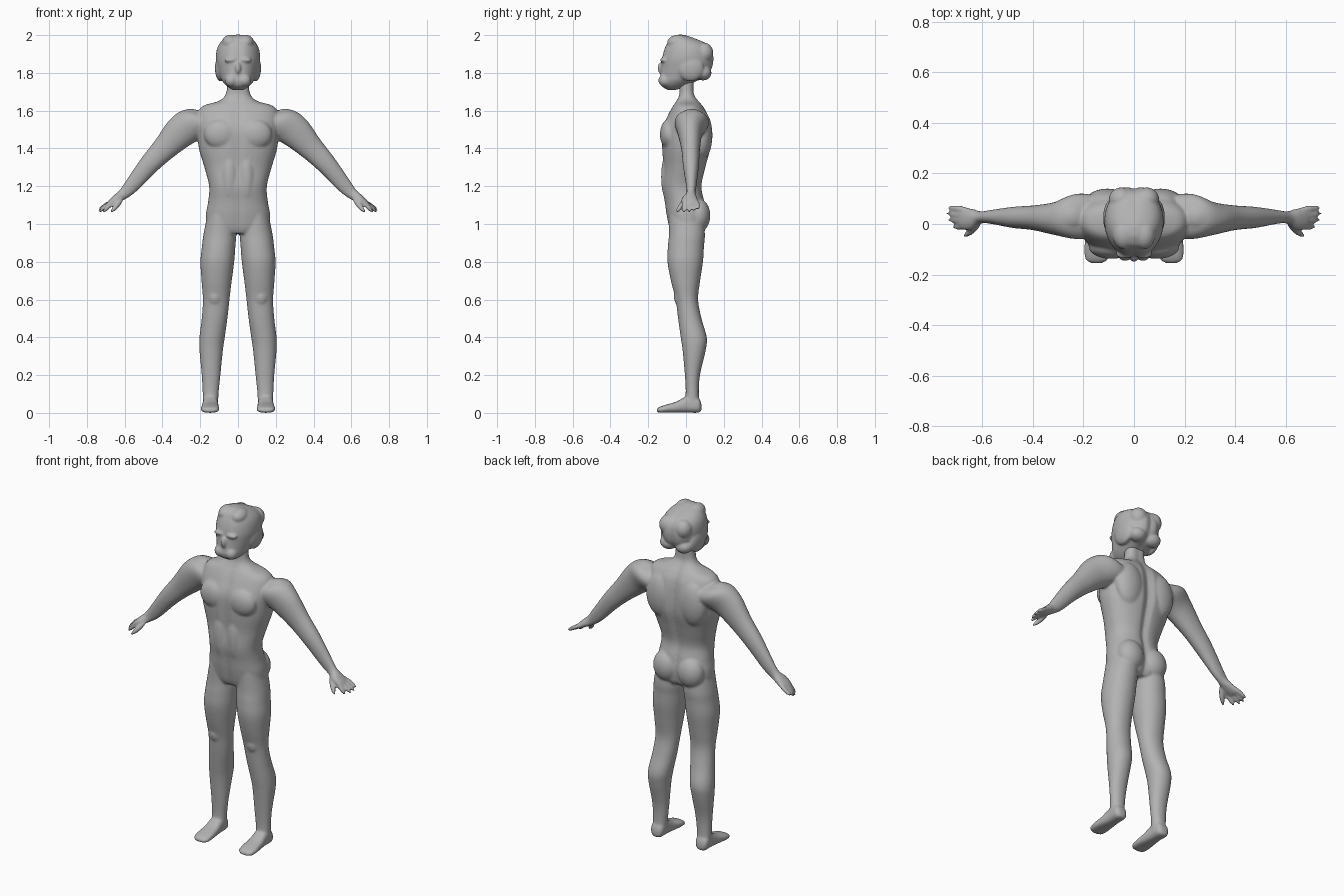
import bpy, bmesh, math
from mathutils import Vector, Matrix

grey = bpy.data.materials.new("clay grey")
grey.diffuse_color = (0.45, 0.45, 0.45, 1)
N, STEPS = 40, 5


def smooth_rows(rows):
    """Catmull-Rom interpolation between cross-section rows."""
    out = []
    for i in range(len(rows) - 1):
        a, b, c, d = (rows[max(0, min(len(rows) - 1, i + k))] for k in (-1, 0, 1, 2))
        for s in range(STEPS):
            t = s / STEPS
            out.append([0.5 * (2 * q + (r - p) * t + (2 * p - 5 * q + 4 * r - w) * t * t
                               + (3 * q - p - 3 * r + w) * t ** 3)
                        for p, q, r, w in zip(a, b, c, d)])
    return out + [list(rows[-1])]


def z_row(z, x0, x1, y0, y1):
    return (Vector(((x0 + x1) / 2, (y0 + y1) / 2, z)),
            Vector(((x1 - x0) / 2, 0, 0)), Vector((0, (y1 - y0) / 2, 0)))


def y_row(y, x0, x1, z0, z1):
    return (Vector(((x0 + x1) / 2, y, (z0 + z1) / 2)),
            Vector(((x1 - x0) / 2, 0, 0)), Vector((0, 0, (z1 - z0) / 2)))


def arm_row(x, z, r, y0, y1):
    return (Vector((x, (y0 + y1) / 2, z)),
            Vector((0.69, 0, 0.72)) * r, Vector((0, (y1 - y0) / 2, 0)))


def loft(bm, rows, to_ring, power=2.0, side=1, front_groove=0.0, back_groove=0.0):
    def p(v):
        return math.copysign(abs(v) ** (2 / power), v)
    rings = []
    for row in smooth_rows(rows):
        c, u, v = to_ring(*row)
        ring = []
        for i in range(N):
            a = 2 * math.pi * i / N
            cu, sv = p(math.cos(a)), p(math.sin(a))
            g = back_groove if sv > 0 else front_groove
            sv *= 1 - g * math.exp(-(cu * u.length / 0.022) ** 2)
            co = c + u * cu + v * sv
            ring.append(bm.verts.new((co.x * side, co.y, co.z)))
        rings.append(ring)
    for a, b in zip(rings, rings[1:]):
        for i in range(N):
            j = (i + 1) % N
            bm.faces.new((a[i], a[j], b[j], b[i]))
    bm.faces.new(rings[0])
    bm.faces.new(rings[-1])


def blob(bm, centre, radii, side=1):
    m = Matrix.Translation((centre[0] * side, centre[1], centre[2])) @ Matrix.Diagonal((*radii, 1))
    bmesh.ops.create_uvsphere(bm, u_segments=24, v_segments=16, radius=1, matrix=m)


def finger(bm, a, b, r, side):
    a, b = (Vector((p[0] * side, p[1], p[2])) for p in (a, b))
    rot = (b - a).to_track_quat('Z', 'Y').to_matrix().to_4x4()
    m = Matrix.Translation((a + b) / 2) @ rot @ Matrix.Diagonal((r, r, (b - a).length / 2, 1))
    bmesh.ops.create_uvsphere(bm, u_segments=16, v_segments=16, radius=1, matrix=m)


def finish(bm, name, voxel, iterations):
    """Fuse the overlapping forms into one smooth skin."""
    bmesh.ops.recalc_face_normals(bm, faces=bm.faces)
    me = bpy.data.meshes.new(name)
    bm.to_mesh(me)
    bm.free()
    me.materials.append(grey)
    ob = bpy.data.objects.new(name, me)
    bpy.context.collection.objects.link(ob)
    r = ob.modifiers.new("fuse", 'REMESH')
    r.mode, r.voxel_size, r.use_smooth_shade = 'VOXEL', voxel, True
    s = ob.modifiers.new("soften", 'SMOOTH')
    s.factor, s.iterations = 0.5, iterations


body = bmesh.new()
# torso and neck: z, half width, front y, back y
torso = [(0.95, .13, -.075, .08), (0.98, .165, -.09, .10), (1.05, .17, -.105, .11),
         (1.12, .158, -.115, .10), (1.20, .153, -.128, .085), (1.30, .178, -.122, .105),
         (1.40, .207, -.128, .13), (1.50, .215, -.128, .13), (1.58, .215, -.095, .115),
         (1.625, .185, -.07, .09), (1.652, .10, -.052, .068), (1.69, .064, -.037, .045),
         (1.76, .056, -.04, .045)]
loft(body, [(z, -w, w, f, b) for z, w, f, b in torso], z_row, 2.3,
     front_groove=0.06, back_groove=0.14)

for s in (1, -1):
    # leg: z, inner x, outer x, front y, back y
    loft(body, [(1.08, .02, .155, -.09, .09), (.95, .010, .182, -.09, .10),
                (.88, .014, .191, -.096, .095), (.80, .02, .199, -.098, .09),
                (.70, .033, .193, -.08, .075), (.60, .045, .186, -.055, .064),
                (.50, .056, .192, -.042, .082), (.40, .07, .204, -.028, .11),
                (.33, .08, .204, -.018, .104), (.20, .093, .192, -.006, .074),
                (.10, .103, .187, -.002, .068), (.03, .106, .187, -.015, .076)],
         z_row, 2.1, s)
    # foot: y, inner x, outer x, bottom z, top z
    loft(body, [(.082, .13, .165, .012, .045), (.065, .11, .185, .001, .08),
                (.01, .106, .187, .001, .09), (-.05, .102, .192, .001, .06),
                (-.10, .098, .197, .001, .045), (-.14, .104, .192, .001, .032),
                (-.155, .125, .172, .006, .02)], y_row, 2.6, s)
    # arm and palm: x, z, thickness, front y, back y
    loft(body, [(.14, 1.535, .08, -.05, .11), (.22, 1.535, .095, -.06, .12),
                (.30, 1.49, .088, -.045, .088), (.39, 1.40, .066, -.025, .074),
                (.475, 1.31, .053, -.016, .068), (.56, 1.207, .041, .0, .056),
                (.605, 1.16, .03, .002, .05), (.64, 1.135, .024, -.022, .06),
                (.675, 1.11, .017, -.022, .066), (.69, 1.10, .01, -.01, .058)],
         arm_row, 2.1, s)
    # fingers and thumb
    for y0, y1, x, z in ((.056, .066, .738, 1.078), (.034, .042, .743, 1.068),
                         (.012, .017, .737, 1.062), (-.010, -.012, .718, 1.058)):
        finger(body, (.65, y0, 1.13), (x, y1, z), .0125, s)
    finger(body, (.61, .0, 1.135), (.672, -.05, 1.062), .0145, s)
    # muscles: chest, shoulder blade, shoulder, buttock, kneecap, belly
    for c, r in (((.09, -.09, 1.475), (.09, .048, .08)),
                 ((.105, .085, 1.47), (.09, .055, .13)),
                 ((.25, .03, 1.54), (.08, .072, .07)),
                 ((.08, .065, 1.045), (.08, .064, .09)),
                 ((.122, -.032, .615), (.038, .032, .05)),
                 ((.045, -.09, 1.25), (.045, .042, .14))):
        blob(body, c, r, s)
finish(body, "body", 0.007, 5)

# head with beard: z, half width, front y, back y
head = bmesh.new()
skull = [(1.710, .03, -.10, -.05), (1.73, .06, -.132, .01), (1.755, .082, -.143, .06),
         (1.78, .095, -.141, .11), (1.82, .108, -.137, .143), (1.87, .117, -.133, .153),
         (1.92, .113, -.121, .145), (1.955, .098, -.106, .115), (1.985, .068, -.085, .045),
         (2.002, .02, -.05, -.01)]
loft(head, [(z, -w, w, f, b) for z, w, f, b in skull], z_row, 2.0,
     front_groove=0.05, back_groove=0.10)
blob(head, (0, -.132, 1.825), (.016, .018, .032))
# hair locks, brow and beard lumps
for s in (1, -1):
    for c, r in (((.092, .025, 1.825), (.03, .07, .07)), ((.05, .095, 1.905), (.05, .05, .055)),
                 ((.04, -.04, 1.96), (.045, .06, .042)), ((.038, -.117, 1.868), (.035, .02, .014)),
                 ((.035, -.11, 1.76), (.035, .036, .035)), ((.05, .09, 1.80), (.05, .045, .04))):
        blob(head, c, r, s)
finish(head, "head", 0.006, 4)
